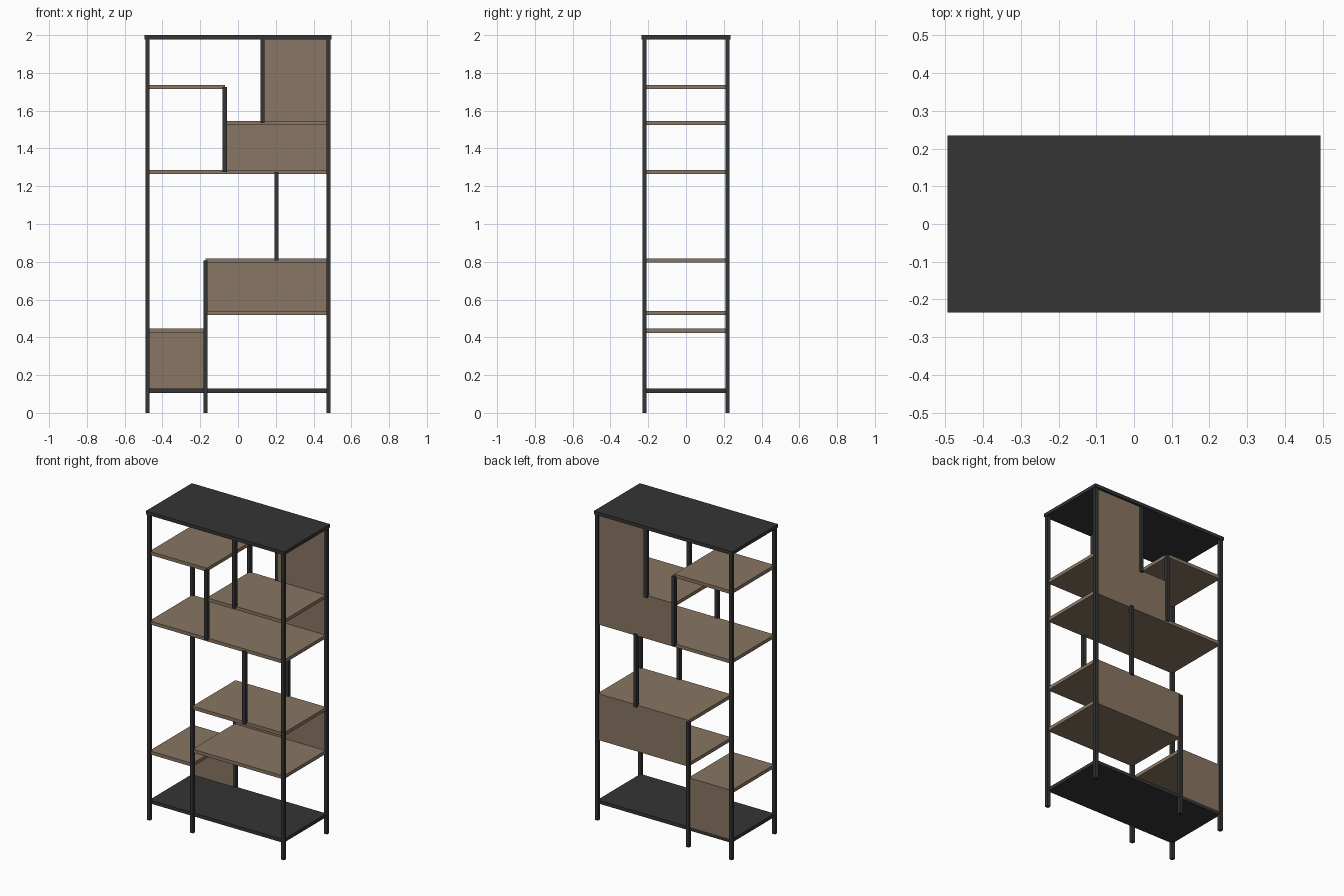
import bpy
import bmesh

if "Cube" in bpy.data.objects:
    bpy.data.objects.remove(bpy.data.objects["Cube"])

T = 0.022            # post and board thickness
X, Y = 0.48, 0.22    # post centre lines


def material(name, rgb):
    m = bpy.data.materials.new(name)
    m.diffuse_color = (*rgb, 1)
    m.use_nodes = True
    m.node_tree.nodes["Principled BSDF"].inputs["Base Color"].default_value = m.diffuse_color
    return m


dark = material("charcoal", (0.035, 0.035, 0.035))
wood = material("brown_wood", (0.25, 0.18, 0.125))


def box(name, x, y, z, mat):
    """Box from (min, max) ranges along each axis."""
    bm = bmesh.new()
    bmesh.ops.create_cube(bm, size=1)
    for v in bm.verts:
        v.co = [r[0] if c < 0 else r[1] for c, r in zip(v.co, (x, y, z))]
    mesh = bpy.data.meshes.new(name)
    bm.to_mesh(mesh)
    bm.free()
    mesh.materials.append(mat)
    ob = bpy.data.objects.new(name, mesh)
    bpy.context.collection.objects.link(ob)


# top and bottom boards
box("top_board", (-0.495, 0.495), (-0.235, 0.235), (1.978, 2.0), dark)
box("bottom_board", (-X, X), (-Y, Y), (0.117 - T / 2, 0.117 + T / 2), dark)

# posts in front/back pairs: x, bottom, top
posts = [
    ("left_corner_post", -X, 0, 1.98),
    ("right_corner_post", X, 0, 1.98),
    ("lower_post", -0.172, 0, 0.806),
    ("middle_post", 0.203, 0.806, 1.276),
    ("upper_left_post", -0.07, 1.276, 1.726),
    ("upper_right_post", 0.13, 1.535, 1.98),
]
for name, x, z0, z1 in posts:
    for side, s in (("front", -1), ("back", 1)):
        box(f"{side}_{name}", (x - T / 2, x + T / 2),
            (s * Y - T / 2, s * Y + T / 2), (z0, z1), dark)

# shelves: x range, centre height
shelves = [
    (-X, -0.172, 0.435),
    (-0.172, X, 0.528),
    (-0.172, X, 0.806),
    (-X, X, 1.276),
    (-0.07, X, 1.535),
    (-X, -0.07, 1.726),
]
for i, (x0, x1, z) in enumerate(shelves):
    box(f"shelf_{i + 1}", (x0, x1), (-Y, Y), (z - T / 2, z + T / 2), wood)

# back panels: x range, z range
panels = [
    (-X, -0.172, 0.128, 0.435),
    (-0.172, X, 0.528, 0.806),
    (-0.07, X, 1.276, 1.535),
    (0.13, X, 1.535, 1.98),
]
for i, (x0, x1, z0, z1) in enumerate(panels):
    box(f"back_panel_{i + 1}", (x0, x1), (Y - 0.01, Y), (z0, z1), wood)
